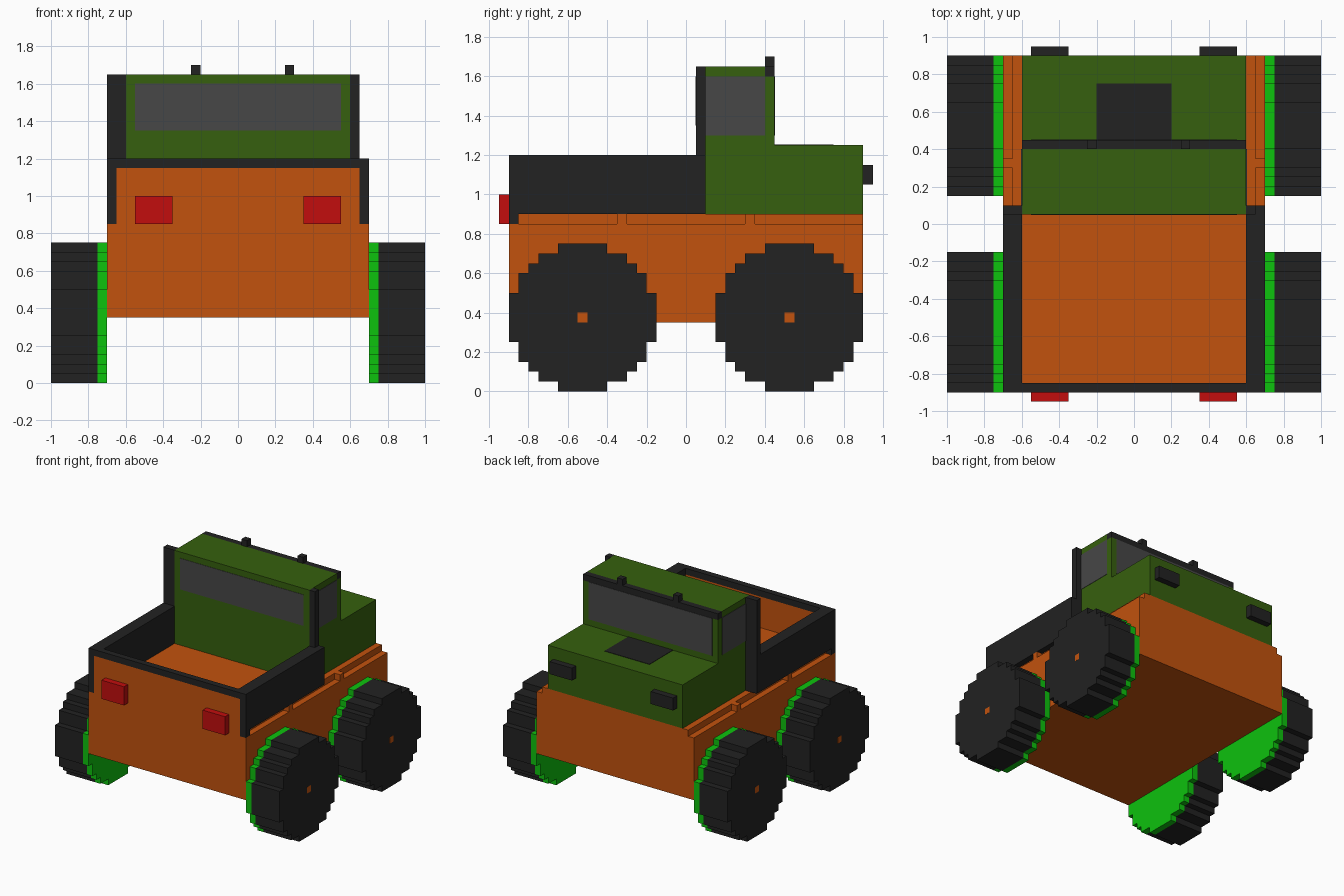
import bpy, bmesh

if "Cube" in bpy.data.objects:
    bpy.data.objects.remove(bpy.data.objects["Cube"], do_unlink=True)


def lin(v):
    v /= 255
    return v / 12.92 if v <= 0.04045 else ((v + 0.055) / 1.055) ** 2.4


def material(name, r, g, b):
    m = bpy.data.materials.new(name)
    m.use_nodes = True
    col = (lin(r), lin(g), lin(b), 1)
    m.diffuse_color = col
    m.node_tree.nodes["Principled BSDF"].inputs["Base Color"].default_value = col
    return m


ORANGE = material("orange", 194, 82, 13)
BLACK = material("black", 34, 34, 34)
GREEN = material("dark green", 54, 96, 14)
LIME = material("bright green", 13, 194, 13)
GLASS = material("window grey", 71, 71, 71)
RED = material("red", 194, 13, 13)


def finish(name, bm, mat):
    bmesh.ops.recalc_face_normals(bm, faces=bm.faces)
    me = bpy.data.meshes.new(name)
    bm.to_mesh(me)
    bm.free()
    me.materials.append(mat)
    ob = bpy.data.objects.new(name, me)
    bpy.context.collection.objects.link(ob)
    return ob


def box(name, x, y, z, mat):
    """Box from (min, max) ranges on each axis."""
    bm = bmesh.new()
    bmesh.ops.create_cube(bm, size=1)
    for v in bm.verts:
        for i, (a, b) in enumerate((x, y, z)):
            v.co[i] = (a + b) / 2 + v.co[i] * (b - a)
    return finish(name, bm, mat)


def extrude_x(name, profile, x0, x1, mat):
    """Extrude a (y, z) outline from x0 to x1."""
    bm = bmesh.new()
    face = bm.faces.new([bm.verts.new((x0, y, z)) for y, z in profile])
    out = bmesh.ops.extrude_face_region(bm, geom=[face])
    verts = [g for g in out["geom"] if isinstance(g, bmesh.types.BMVert)]
    bmesh.ops.translate(bm, verts=verts, vec=(x1 - x0, 0, 0))
    return finish(name, bm, mat)


def side(s, a, b):
    """Range a..b on the +x side, or its mirror image."""
    return (a, b) if s > 0 else (-b, -a)


SIDES = ((1, "left"), (-1, "right"))

# Chassis with a stepped upper edge
box("chassis", (-.7, .7), (-.9, .9), (.35, .85), ORANGE)
box("chassis_top", (-.65, .65), (-.9, .9), (.85, .9), ORANGE)
for s, n in SIDES:
    for y in (-.35, .3):
        box(f"{n}_ledge_block", side(s, .65, .7), (y, y + .05), (.85, .9), ORANGE)

# Cargo bed
box("tailgate", (-.65, .65), (-.9, -.85), (.9, 1.15), ORANGE)
box("tailgate_rail", (-.65, .65), (-.9, -.85), (1.15, 1.2), BLACK)
for s, n in SIDES:
    box(f"{n}_bed_wall", side(s, .6, .7), (-.85, .1), (.9, 1.2), BLACK)
    box(f"{n}_bed_corner", side(s, .65, .7), (-.9, -.85), (.85, 1.2), BLACK)
    box(f"{n}_tail_light", side(s, .35, .55), (-.95, -.9), (.85, 1.0), RED)

# Posts beside the cab, one thicker than the other
box("left_post", (.6, .65), (.05, .1), (1.2, 1.65), BLACK)
box("right_post", (-.7, -.6), (.05, .1), (1.2, 1.65), BLACK)

# Cab and hood
cab = [(.05, .9), (.9, .9), (.9, 1.25), (.45, 1.25),
       (.45, 1.6), (.4, 1.6), (.4, 1.65), (.05, 1.65)]
extrude_x("cab", cab, -.6, .6, GREEN)
box("roof_bar", (-.6, .6), (.4, .45), (1.6, 1.65), BLACK)
box("right_roof_light", (-.25, -.2), (.4, .45), (1.65, 1.7), BLACK)
box("left_roof_light", (.25, .3), (.4, .45), (1.65, 1.7), BLACK)
box("hood_panel", (-.2, .2), (.45, .75), (1.249, 1.253), BLACK)

# Windows
T = .003
box("rear_window", (-.55, .55), (.05 - T, .051), (1.35, 1.6), GLASS)
box("windshield", (-.55, .55), (.449, .45 + T), (1.3, 1.6), GLASS)
for s, n in SIDES:
    box(f"{n}_window", side(s, .599, .6 + T), (.1, .4), (1.3, 1.6), GLASS)
    box(f"{n}_headlight", side(s, .35, .55), (.9, .95), (1.05, 1.15), BLACK)

# Stepped wheel outline: (half width, bottom, top) of each row
rows = [(.125, 0, .05), (.225, .05, .1), (.275, .1, .15), (.325, .15, .25),
        (.375, .25, .5), (.325, .5, .6), (.275, .6, .65), (.225, .65, .7),
        (.125, .7, .75)]
right_edge = [p for w, a, b in rows for p in ((w, a), (w, b))]
outline = right_edge + [(-w, z) for w, z in reversed(right_edge)]

# Wheels
for s, n in SIDES:
    for cy, end in ((.525, "front"), (-.525, "rear")):
        prof = [(cy + y, z) for y, z in outline]
        extrude_x(f"{end}_{n}_tyre", prof, s * .75, s * 1.0, BLACK)
        extrude_x(f"{end}_{n}_rim", prof, s * .7, s * .75, LIME)
        box(f"{end}_{n}_hub", side(s, .998, 1.001),
            (cy - .025, cy + .025), (.35, .4), ORANGE)
